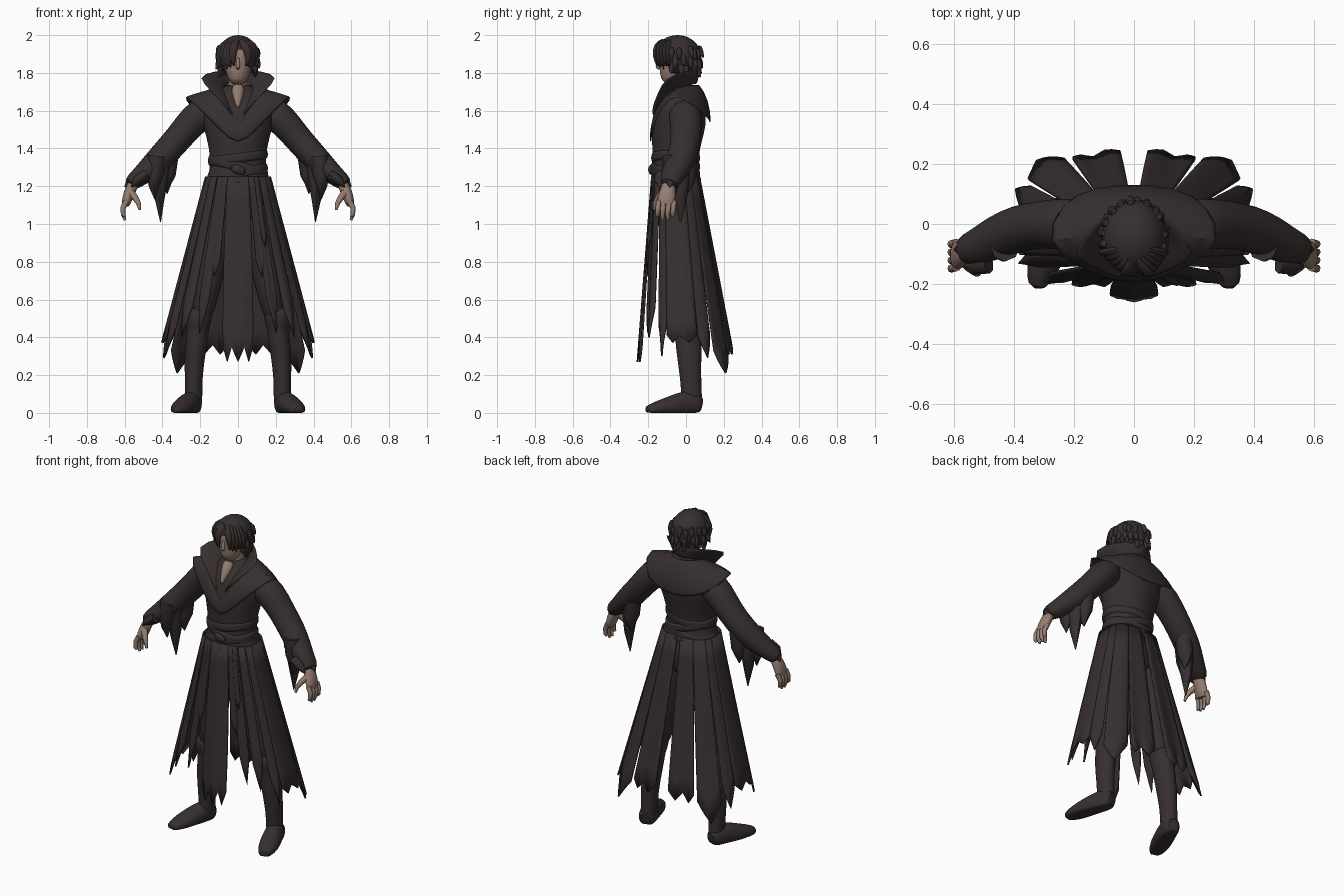
import bpy, bmesh, math, random
from mathutils import Vector

random.seed(4)
cube = bpy.data.objects.get("Cube")
if cube:
    bpy.data.objects.remove(cube, do_unlink=True)


def material(name, rgb):
    m = bpy.data.materials.new(name)
    m.use_nodes = True
    m.diffuse_color = (*rgb, 1)
    m.node_tree.nodes["Principled BSDF"].inputs["Base Color"].default_value = (*rgb, 1)
    return m


CLOTH = material("dark brown cloth", (0.038, 0.028, 0.028))
SKIN = material("skin", (0.30, 0.21, 0.165))


def finish(name, bm, mat, mirror=False, thick=0, subsurf=0):
    bmesh.ops.recalc_face_normals(bm, faces=bm.faces)
    me = bpy.data.meshes.new(name)
    bm.to_mesh(me)
    bm.free()
    me.materials.append(mat)
    ob = bpy.data.objects.new(name, me)
    bpy.context.collection.objects.link(ob)
    bpy.ops.object.select_all(action='DESELECT')
    ob.select_set(True)
    bpy.context.view_layer.objects.active = ob
    bpy.ops.object.shade_smooth_by_angle(angle=math.radians(50))
    if mirror:
        mod = ob.modifiers.new("Mirror", 'MIRROR')
        mod.use_clip = True
    if thick:
        mod = ob.modifiers.new("Solidify", 'SOLIDIFY')
        mod.thickness = thick
        mod.offset = 0
    if subsurf:
        mod = ob.modifiers.new("Subdivision", 'SUBSURF')
        mod.levels = mod.render_levels = subsurf
    return ob


def add_tube(bm, pts, ref=(0, 1, 0), n=14):
    """Loft of ellipses; each point is x, y, z, radius a, radius b (b along ref)."""
    rings = []
    for i, p in enumerate(pts):
        c = Vector(p[:3])
        t = Vector(pts[min(i + 1, len(pts) - 1)][:3]) - Vector(pts[max(i - 1, 0)][:3])
        t.normalize()
        b = Vector(ref)
        b = (b - t * b.dot(t)).normalized()
        a = b.cross(t)
        ring = []
        for k in range(n):
            w = math.tau * k / n
            v = c + a * math.cos(w) * p[3] + b * math.sin(w) * p[4]
            v.z = max(v.z, 0)
            ring.append(bm.verts.new(v))
        rings.append(ring)
    for r, s in zip(rings, rings[1:]):
        for k in range(n):
            bm.faces.new((r[k], r[(k + 1) % n], s[(k + 1) % n], s[k]))
    bm.faces.new(rings[0])
    bm.faces.new(rings[-1])


def tube(name, pts, mat=CLOTH, mirror=False, ref=(0, 1, 0), n=16, subsurf=1):
    bm = bmesh.new()
    add_tube(bm, pts, ref, n)
    return finish(name, bm, mat, mirror, subsurf=subsurf)


def sheet(name, cols, mirror=False, thick=0.012, subsurf=0):
    """Grid of faces through columns of points."""
    bm = bmesh.new()
    grid = [[bm.verts.new(p) for p in col] for col in cols]
    for c, d in zip(grid, grid[1:]):
        for j in range(len(c) - 1):
            bm.faces.new((c[j], d[j], d[j + 1], c[j + 1]))
    return finish(name, bm, CLOTH, mirror, thick, subsurf)


# Torso, flared hem and hips
tube("jacket", [(0, -.05, 1.19, .185, .14), (0, -.055, 1.23, .18, .138), (0, -.055, 1.27, .15, .12),
                (0, -.055, 1.36, .148, .122), (0, -.05, 1.45, .165, .134), (0, -.035, 1.55, .195, .147),
                (0, -.025, 1.63, .2, .13), (0, -.015, 1.69, .14, .09), (0, -.01, 1.74, .07, .065)], n=24)
tube("hips", [(0, -.04, 1.24, .15, .115), (0, -.03, 1.1, .16, .12), (0, -.03, .98, .13, .1)])

# Wrapped sash: three tilted bands and a knot
for i, (z, tilt) in enumerate([(1.265, .03), (1.305, -.035), (1.35, .02)]):
    bm = bmesh.new()
    rows = []
    for k in range(32):
        w = math.tau * k / 32
        c, s = math.cos(w), math.sin(w)
        row = []
        for dz, out in ((-.028, -.006), (-.018, .008), (.018, .008), (.028, -.006)):
            row.append(bm.verts.new(((.152 + out) * c, -.055 + (.123 + out) * s,
                                     z + dz + tilt * c)))
        rows.append(row)
    for k in range(32):
        r, q = rows[k], rows[(k + 1) % 32]
        for j in range(3):
            bm.faces.new((r[j], q[j], q[j + 1], r[j + 1]))
    finish("sash_band_%d" % (i + 1), bm, CLOTH, subsurf=1)
tube("sash_knot", [(-.04, -.18, 1.3, .015, .012), (0, -.185, 1.29, .03, .02), (.04, -.18, 1.27, .015, .012)])

# Shoulder cape with lapels: neck, middle and outer edge of each column
sheet("shoulder_cape", [
    [(0, -.17, 1.5), (0, -.188, 1.46), (0, -.19, 1.4)],
    [(.04, -.15, 1.6), (.075, -.182, 1.57), (.1, -.182, 1.5)],
    [(.085, -.1, 1.68), (.15, -.135, 1.66), (.2, -.135, 1.6)],
    [(.09, -.03, 1.73), (.19, -.045, 1.71), (.305, -.065, 1.705)],
    [(.08, .03, 1.74), (.17, .065, 1.69), (.255, .07, 1.6)],
    [(.04, .06, 1.74), (.09, .11, 1.66), (.14, .125, 1.55)],
    [(0, .065, 1.74), (0, .12, 1.65), (0, .13, 1.52)]], mirror=True, subsurf=1)
sheet("collar", [
    [(.015, -.165, 1.55), (.035, -.18, 1.58), (.05, -.18, 1.61)],
    [(.045, -.13, 1.65), (.085, -.145, 1.67), (.125, -.15, 1.69)],
    [(.07, -.06, 1.71), (.14, -.085, 1.745), (.235, -.11, 1.785)],
    [(.075, 0, 1.73), (.095, 0, 1.77), (.115, .01, 1.81)],
    [(.045, .045, 1.74), (.055, .055, 1.78), (.06, .06, 1.82)],
    [(0, .055, 1.74), (0, .065, 1.78), (0, .07, 1.82)]], mirror=True, subsurf=1)

# Skirt of hanging torn panels; angle 0 is the front, 90 the model's left
def skirt_point(a, z, push):
    t = (1.25 - z) / 1.0
    s, c = math.sin(math.radians(a)), math.cos(math.radians(a))
    ry = .125 + (.085 if c > 0 else .14) * t
    x = (.17 + .265 * t) * math.copysign(abs(s) ** .8, s)
    y = -.055 + .04 * t - (ry + push * t) * math.copysign(abs(c) ** .8, c)
    return x, y, z


def panel(name, a0, a1, low, jag, teeth=1, shrink=.2, push=0, mirror=True, top=1.25):
    mid, half, n = (a0 + a1) / 2, (a1 - a0) / 2, max(8, 4 * teeth)
    cols = []
    for i in range(n + 1):
        u = i / n
        bottom = low + jag * abs((u * teeth) % 1 * 2 - 1)
        col = []
        for j in range(9):
            z = top + (bottom - top) * j / 8
            ripple = push + .008 * math.sin(u * 6 + a0)
            col.append(skirt_point(mid + half * (2 * u - 1) * (1 - shrink * (1.25 - z)), z, ripple))
        cols.append(col)
    sheet(name, cols, mirror, .01)


panel("front_panel", -14, 14, .27, .08, 3, .52, .025, False)
panel("front_narrow_strip", 14, 24, .72, .08, push=.012)
panel("front_strip", 19, 34, .42, .18, shrink=.45)
panel("front_corner_strip", 36, 53, .4, .16, shrink=.3, push=.03)
panel("side_front_strip", 54, 72, .3, .16, shrink=.25)
panel("side_panel", 70, 106, .37, .04, 2, .12)
panel("side_back_strip", 105, 124, .29, .12, shrink=.12)
panel("back_corner_panel", 123, 153, .21, .12, 1, .15, .01)
panel("back_panel", 153, 178, .31, .05, 2, .15, .005)
panel("hanging_sash", 24, 31, .88, .05, push=.05, mirror=False)

# Legs, boots and flared boot cuffs
tube("legs", [(.085, -.03, 1.15, .085, .1), (.115, -.025, .9, .085, .095), (.17, -.02, .62, .066, .075),
              (.2, 0, .48, .06, .07)], mirror=True)
tube("boots", [(.205, -.005, .57, .068, .075), (.21, 0, .5, .076, .08), (.212, .01, .45, .06, .07),
               (.215, .012, .4, .058, .072), (.23, .017, .3, .056, .066), (.235, .025, .18, .047, .056),
               (.235, .03, .09, .047, .056), (.235, .03, .02, .047, .056)], mirror=True)
tube("boot_feet", [(.228, .087, .035, .045, .036), (.237, .05, .045, .066, .052), (.255, -.01, .05, .07, .056),
                   (.282, -.08, .035, .055, .062), (.308, -.155, .022, .04, .055),
                   (.33, -.218, .012, .022, .028)], mirror=True, ref=(1, 0, 0))

# Sleeves with hanging torn cuffs
tube("sleeves", [(.15, -.01, 1.61, .09, .09), (.23, 0, 1.56, .085, .09), (.31, .0, 1.46, .075, .08),
                 (.39, -.015, 1.37, .075, .08), (.46, -.045, 1.3, .066, .075), (.52, -.075, 1.25, .052, .062),
                 (.585, -.095, 1.2, .04, .05)], mirror=True)
bm = bmesh.new()
for x, y, tip in ((.41, -.03, 1.01), (.375, .005, 1.16), (.44, -.075, 1.13)):
    add_tube(bm, [(x - .01, y, 1.36, .05, .05), (x, y, 1.26, .045, .05),
                  (x + .005, y, (1.26 + tip) / 2, .026, .035), (x, y, tip, .002, .004)], n=8)
finish("sleeve_drapes", bm, CLOTH, True)
bm = bmesh.new()
for x, y in ((.6, -.085), (.565, -.14), (.56, -.05)):
    add_tube(bm, [(x - .08, y + .01, 1.26, .03, .035), (x - .03, y, 1.23, .025, .03),
                  (x, y, 1.195, .003, .004)], n=8)
finish("torn_cuffs", bm, CLOTH, True)

# Hands
tube("palms", [(.545, -.09, 1.23, .028, .034), (.57, -.095, 1.18, .031, .04),
               (.588, -.105, 1.13, .028, .05), (.597, -.108, 1.09, .02, .046)], SKIN, True)
bm = bmesh.new()
for i in range(4):
    y = -.148 + i * .027
    tip = 1.02 + (.02 if i in (0, 3) else 0)
    add_tube(bm, [(.592, y + .004, 1.12, .016, .014), (.609, y, 1.085, .014, .0135),
                  (.608, y - .003, 1.05, .012, .012), (.598, y - .003, tip, .007, .007)], n=8)
add_tube(bm, [(.57, -.12, 1.17, .02, .02), (.545, -.147, 1.14, .017, .017),
              (.527, -.163, 1.11, .013, .013), (.519, -.168, 1.075, .007, .007)], n=8)
finish("fingers", bm, SKIN, True)

# Neck, chest opening, face
tube("neck", [(0, -.005, 1.65, .055, .055), (0, -.025, 1.74, .05, .052), (0, -.035, 1.82, .05, .055)], SKIN)
tube("open_chest", [(0, -.165, 1.61, .005, .012), (0, -.13, 1.67, .028, .028),
                    (0, -.075, 1.74, .043, .035)], SKIN)
tube("face", [(0, -.105, 1.742, .024, .025), (0, -.09, 1.765, .05, .054), (0, -.07, 1.81, .068, .075),
              (0, -.06, 1.86, .075, .085), (0, -.055, 1.92, .074, .085), (0, -.05, 1.97, .04, .05)], SKIN, n=20)
tube("nose", [(0, -.138, 1.885, .008, .006), (0, -.15, 1.845, .011, .012),
              (0, -.15, 1.828, .014, .013), (0, -.14, 1.82, .008, .006)], SKIN, n=10)

# Hair cap, opened at the face
bm = bmesh.new()
bmesh.ops.create_uvsphere(bm, u_segments=32, v_segments=20, radius=1)
for v in bm.verts:
    v.co = (v.co.x * .108, -.045 + v.co.y * .125, 1.888 + v.co.z * .112)
hole = []
for f in bm.faces:
    c = f.calc_center_median()
    if c.y < -.07 and (c.z < 1.83 or (abs(c.x) < .045 and c.z < 1.92)):
        hole.append(f)
bmesh.ops.delete(bm, geom=hole, context='FACES')
finish("hair_cap", bm, CLOTH)

# Loose curls around the sides and back
bm = bmesh.new()
for row, z in enumerate((1.91, 1.865, 1.825)):
    for k in range(11):
        a = math.radians(72 + 216 * (k + random.uniform(0, .7)) / 10.7)
        s, c = math.sin(a), -math.cos(a)
        r = (.98, .97, .88)[row]
        d = random.uniform(.92, 1.08)
        z1 = z + random.uniform(-.012, .012)
        add_tube(bm, [(s * .1 * r, -.045 + c * .115 * r, z1 + .03, .014, .014),
                      (s * .108 * r, -.045 + c * .125 * r, z1 - .008, .02, .02),
                      (s * .117 * d * r, -.045 + c * .135 * d * r, z1 - .04, .003, .003)], n=8)
finish("hair_curls", bm, CLOTH, subsurf=1)

# Parted fringe, heavier on the model's right
bm = bmesh.new()
for side, start in ((1, .05), (-1, .024)):
    for i in range(5):
        x = start + i * (.098 - start) / 4
        y = -.163 + i * .017
        add_tube(bm, [(side * (.006 + i * .008), -.11 + i * .008, 1.975, .018, .014),
                      (side * x * .8, y, 1.945, .026, .016), (side * (x + .008), y - .002, 1.89, .022, .016),
                      (side * (x - .004), y + .012, 1.83 - .008 * (i % 3), .003, .003)], n=8)
finish("fringe", bm, CLOTH, subsurf=1)
